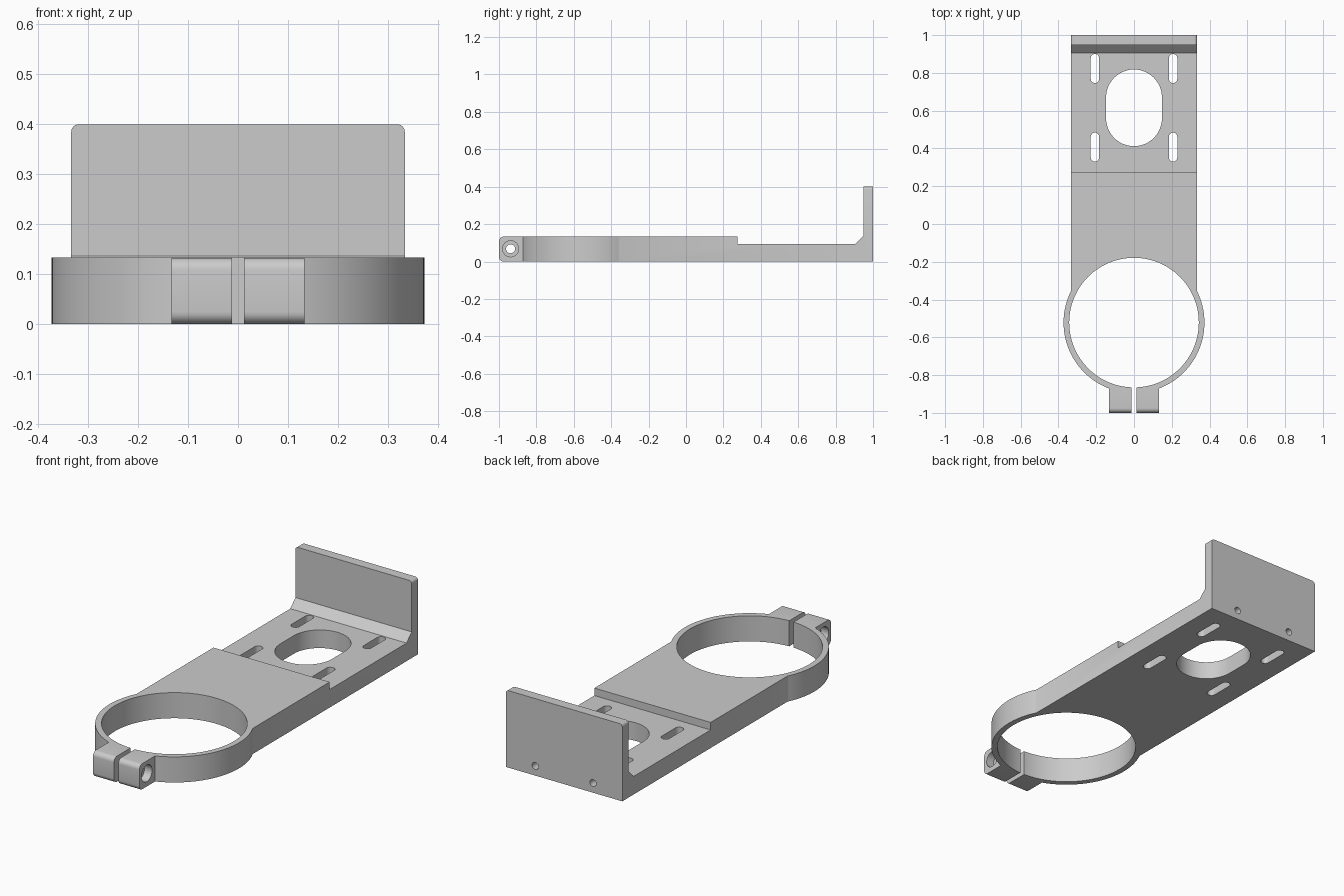
import bpy, bmesh, math
from mathutils import Vector

cube = bpy.data.objects.get("Cube")
if cube:
    bpy.data.objects.remove(cube, do_unlink=True)

grey = bpy.data.materials.new("plain grey")
grey.use_nodes = True
grey.diffuse_color = (0.6, 0.6, 0.6, 1)
grey.node_tree.nodes["Principled BSDF"].inputs["Base Color"].default_value = (0.6, 0.6, 0.6, 1)


def prism(name, outline, lo, hi, axis, bevel=0, pick=None):
    """Extrude a 2D outline along an axis and round the picked edges."""
    place = {"X": lambda a, b, c: (c, a, b),
             "Y": lambda a, b, c: (a, c, b),
             "Z": lambda a, b, c: (a, b, c)}[axis]
    bm = bmesh.new()
    face = bm.faces.new([bm.verts.new(place(a, b, lo)) for a, b in outline])
    grown = bmesh.ops.extrude_face_region(bm, geom=[face])["geom"]
    moved = [v for v in grown if isinstance(v, bmesh.types.BMVert)]
    bmesh.ops.translate(bm, verts=moved, vec=Vector(place(0, 0, hi - lo)))
    if pick:
        edges = [e for e in bm.edges if all(pick(v.co) for v in e.verts)
                 and abs((e.verts[0].co - e.verts[1].co).normalized()["XYZ".index(pick_axis[name])]) > 0.9]
        bmesh.ops.bevel(bm, geom=edges, offset=bevel, segments=6, profile=0.5, affect="EDGES")
    bmesh.ops.recalc_face_normals(bm, faces=bm.faces)
    mesh = bpy.data.meshes.new(name)
    bm.to_mesh(mesh)
    bm.free()
    obj = bpy.data.objects.new(name, mesh)
    bpy.context.collection.objects.link(obj)
    mesh.materials.append(grey)
    return obj


def capsule(x, y0, y1, r, n=16):
    """Outline of a slot running along the second axis; a circle if y0 == y1."""
    ends = []
    for y, start in ((y1, 0), (y0, math.pi)):
        last = n if y0 == y1 else n + 1
        ends += [(x + r * math.cos(start + math.pi * i / n),
                  y + r * math.sin(start + math.pi * i / n)) for i in range(last)]
    return ends


def combine(target, tool, operation):
    mod = target.modifiers.new(operation, "BOOLEAN")
    mod.operation, mod.object, mod.solver = operation, tool, "EXACT"
    bpy.context.view_layer.objects.active = target
    bpy.ops.object.modifier_apply(modifier=mod.name)
    bpy.data.objects.remove(tool, do_unlink=True)


pick_axis = {"clamp_bracket": "Y", "clamp_lugs": "X"}
THICK, RING_Y = 0.133, -0.522

# Stepped arm with the upright end wall
profile = [(RING_Y, 0), (1, 0), (1, 0.4), (0.948, 0.4), (0.948, 0.136),
           (0.906, 0.094), (0.275, 0.094), (0.275, THICK), (RING_Y, THICK)]
bracket = prism("clamp_bracket", profile, -0.334, 0.334, "X",
                0.015, lambda co: co.z > 0.39)

# Clamp ring and its two lugs
combine(bracket, prism("clamp_ring", capsule(0, RING_Y, RING_Y, 0.373, 64), 0, THICK, "Z"), "UNION")
lug_outline = [(-1, 0), (-0.78, 0), (-0.78, THICK), (-1, THICK)]
combine(bracket, prism("clamp_lugs", lug_outline, -0.133, 0.133, "X",
                       0.025, lambda co: co.y < -0.99), "UNION")

# Ring bore and clamp gap
combine(bracket, prism("bore", capsule(0, RING_Y, RING_Y, 0.343, 64), -0.1, 0.3, "Z"), "DIFFERENCE")
gap = [(-0.0125, -1.1), (0.0125, -1.1), (0.0125, -0.7), (-0.0125, -0.7)]
combine(bracket, prism("gap", gap, -0.1, 0.3, "Z"), "DIFFERENCE")

# Clamp screw hole with counterbores
combine(bracket, prism("screw_hole", capsule(-0.938, 0.068, 0.068, 0.024), -0.2, 0.2, "X"), "DIFFERENCE")
for side in (-1, 1):
    lo, hi = sorted((side * 0.09, side * 0.2))
    combine(bracket, prism("counterbore", capsule(-0.938, 0.068, 0.068, 0.043), lo, hi, "X"), "DIFFERENCE")

# Central opening, mounting slots and rear wall holes
combine(bracket, prism("opening", capsule(0, 0.56, 0.67, 0.148, 24), -0.1, 0.3, "Z"), "DIFFERENCE")
for side in (-1, 1):
    for y in (0.407, 0.823):
        slot = capsule(side * 0.207, y - 0.055, y + 0.055, 0.022)
        combine(bracket, prism("slot", slot, -0.1, 0.3, "Z"), "DIFFERENCE")
    hole = capsule(side * 0.166, 0.05, 0.05, 0.018)
    combine(bracket, prism("rear_hole", hole, 0.7, 1.1, "Y"), "DIFFERENCE")

# Smooth curved walls, keep hard edges
bpy.ops.object.select_all(action="DESELECT")
bracket.select_set(True)
bpy.context.view_layer.objects.active = bracket
bpy.ops.object.shade_smooth_by_angle(angle=math.radians(30))
